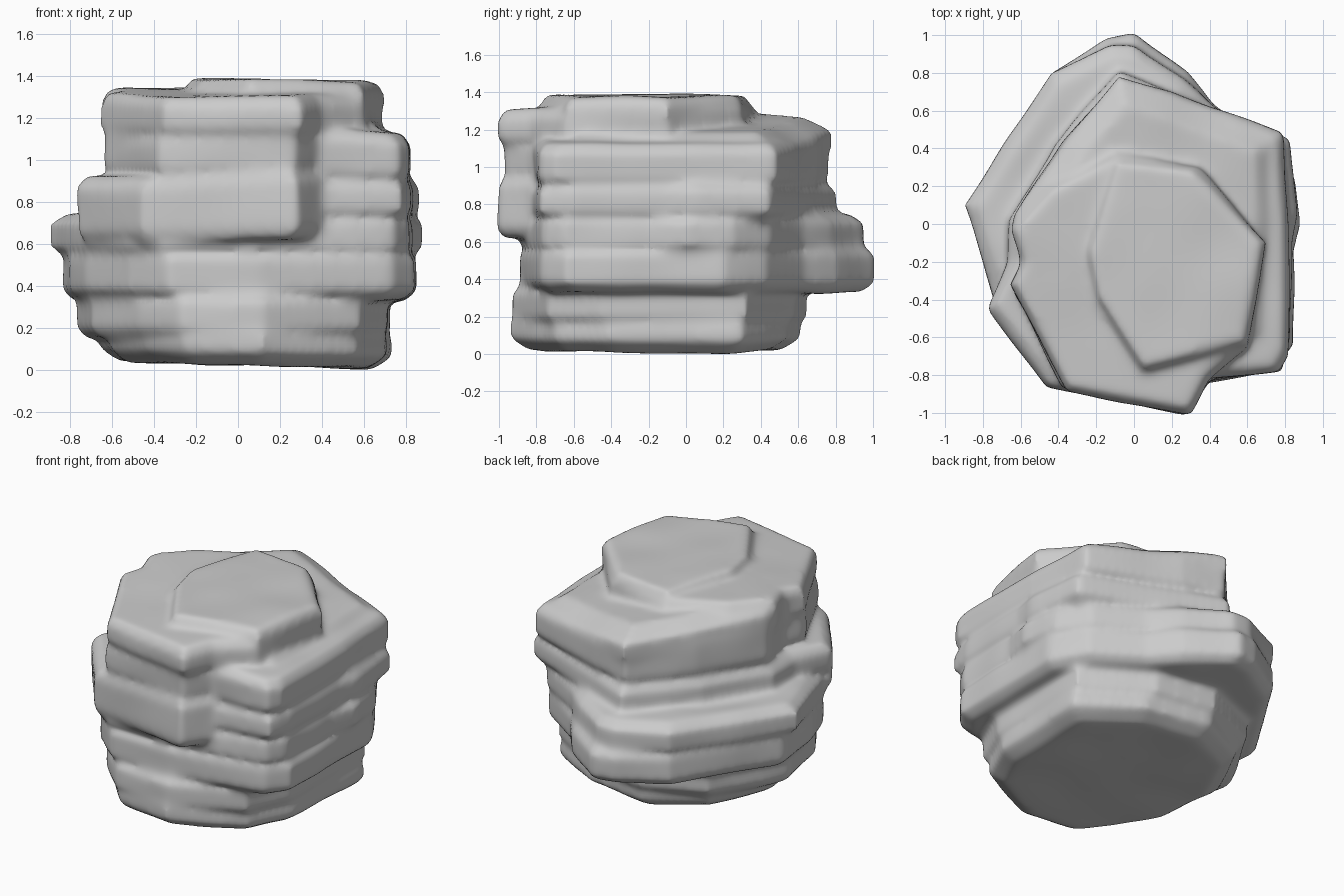
import bpy, bmesh
from mathutils import Vector

bm = bmesh.new()


def slab(z0, z1, pts, tx=0.0, ty=0.0, bottom=0.93, top=0.94, edge=0.05):
    """Rock stratum: outline lofted through four rings, top tilted by tx, ty."""
    n = len(pts)
    c = sum((Vector(p) for p in pts), Vector((0, 0))) / n
    rings = []
    for s, z, k in ((bottom, z0, 0.3), (1, z0 + edge, 0.3),
                    (1, z1 - edge, 1), (top, z1, 1)):
        ring = []
        for p in pts:
            q = c + (Vector(p) - c) * s
            ring.append(bm.verts.new((q.x, q.y, z + k * (tx * q.x + ty * q.y))))
        rings.append(ring)
    for a, b in zip(rings, rings[1:]):
        for i in range(n):
            j = (i + 1) % n
            bm.faces.new((a[i], a[j], b[j], b[i]))
    bm.faces.new(rings[0][::-1])
    bm.faces.new(rings[-1])


# Foot strata (outlines run counter-clockwise from the front left)
slab(0.025, 0.24, [(-0.25, -0.89), (0.12, -0.94), (0.57, -0.7), (0.7, -0.42), (0.73, 0.3),
                   (0.35, 0.54), (-0.1, 0.61), (-0.46, 0.42), (-0.66, 0.0), (-0.6, -0.4),
                   (-0.43, -0.7)], tx=-0.08, bottom=0.87, top=0.98, edge=0.06)
slab(0.15, 0.37, [(-0.27, -0.9), (0.12, -0.93), (0.58, -0.74), (0.71, -0.45), (0.72, 0.32),
                  (0.3, 0.58), (-0.1, 0.64), (-0.5, 0.48), (-0.77, 0.0), (-0.7, -0.38),
                  (-0.47, -0.72)], bottom=0.94)

# Wide middle strata with the ledge at the back
slab(0.33, 0.58, [(-0.33, -0.88), (0.1, -0.89), (0.73, -0.77), (0.84, -0.64), (0.85, 0.2),
                  (0.72, 0.43), (0.42, 0.63), (0.28, 0.8), (0.0, 1.01), (-0.15, 0.98),
                  (-0.44, 0.8), (-0.84, 0.15), (-0.8, -0.2), (-0.73, -0.42), (-0.52, -0.72)])
slab(0.53, 0.75, [(-0.35, -0.87), (0.1, -0.88), (0.74, -0.77), (0.82, -0.65), (0.83, -0.2),
                  (0.89, 0.0), (0.85, 0.25), (0.72, 0.45), (0.42, 0.62), (0.26, 0.77),
                  (0.0, 0.95), (-0.12, 0.95), (-0.44, 0.8), (-0.9, 0.1), (-0.8, -0.2),
                  (-0.74, -0.43), (-0.53, -0.74)], top=0.92)
slab(0.71, 0.92, [(-0.45, -0.86), (0.4, -0.83), (0.78, -0.78), (0.83, -0.6), (0.84, -0.1),
                  (0.87, 0.05), (0.82, 0.45), (0.3, 0.66), (-0.08, 0.81), (-0.42, 0.42),
                  (-0.66, 0.02), (-0.66, -0.2), (-0.78, -0.45)])

# Upper strata
slab(0.9, 1.18, [(-0.35, -0.85), (0.38, -0.82), (0.77, -0.79), (0.82, -0.7), (0.82, 0.0),
                 (0.79, 0.48), (0.2, 0.7), (-0.08, 0.77), (-0.38, 0.43), (-0.64, 0.03),
                 (-0.59, -0.2), (-0.64, -0.35)], tx=-0.07)
slab(1.0, 1.265, [(-0.3, -0.75), (0.38, -0.72), (0.74, -0.66), (0.79, 0.0), (0.78, 0.47),
                  (0.2, 0.69), (-0.08, 0.78), (-0.36, 0.45), (-0.64, 0.03), (-0.6, -0.25)],
     tx=-0.13, top=0.8, edge=0.08)

# Buttress hanging over the front
slab(0.62, 0.93, [(-0.46, -0.86), (0.28, -1.01), (0.4, -0.84), (0.42, -0.4), (-0.5, -0.4),
                  (-0.78, -0.45)], tx=0.06)
slab(0.92, 1.14, [(-0.38, -0.87), (0.27, -0.98), (0.37, -0.84), (0.4, -0.4), (-0.4, -0.2),
                  (-0.64, -0.33)], tx=0.04)
slab(1.11, 1.34, [(-0.36, -0.89), (0.3, -1.01), (0.39, -0.82), (0.6, -0.65), (0.69, -0.1),
                  (0.35, 0.3), (-0.1, 0.38), (-0.45, 0.2), (-0.65, -0.02), (-0.6, -0.2),
                  (-0.66, -0.32)], ty=0.04)

# Top cap
slab(1.2, 1.385, [(0.05, -0.78), (0.6, -0.64), (0.7, -0.1), (0.32, 0.3), (-0.1, 0.35),
                  (-0.25, -0.15), (-0.2, -0.4)], tx=-0.015)

bmesh.ops.recalc_face_normals(bm, faces=bm.faces[:])
mesh = bpy.data.meshes.new("layered_rock")
bm.to_mesh(mesh)
bm.free()
rock = bpy.data.objects.new("layered_rock", mesh)
bpy.context.collection.objects.link(rock)

# Fuse the strata into one weathered surface
remesh = rock.modifiers.new("fuse", 'REMESH')
remesh.mode = 'VOXEL'
remesh.voxel_size = 0.02
remesh.use_smooth_shade = True

# Slight lumpiness, then soften the edges
noise = bpy.data.textures.new("lumps", 'CLOUDS')
noise.noise_scale = 0.35
noise.noise_depth = 0
lumps = rock.modifiers.new("lumps", 'DISPLACE')
lumps.texture = noise
lumps.texture_coords = 'LOCAL'
lumps.strength = 0.02
lumps.mid_level = 0.45
smooth = rock.modifiers.new("weather", 'SMOOTH')
smooth.factor = 0.5
smooth.iterations = 12
